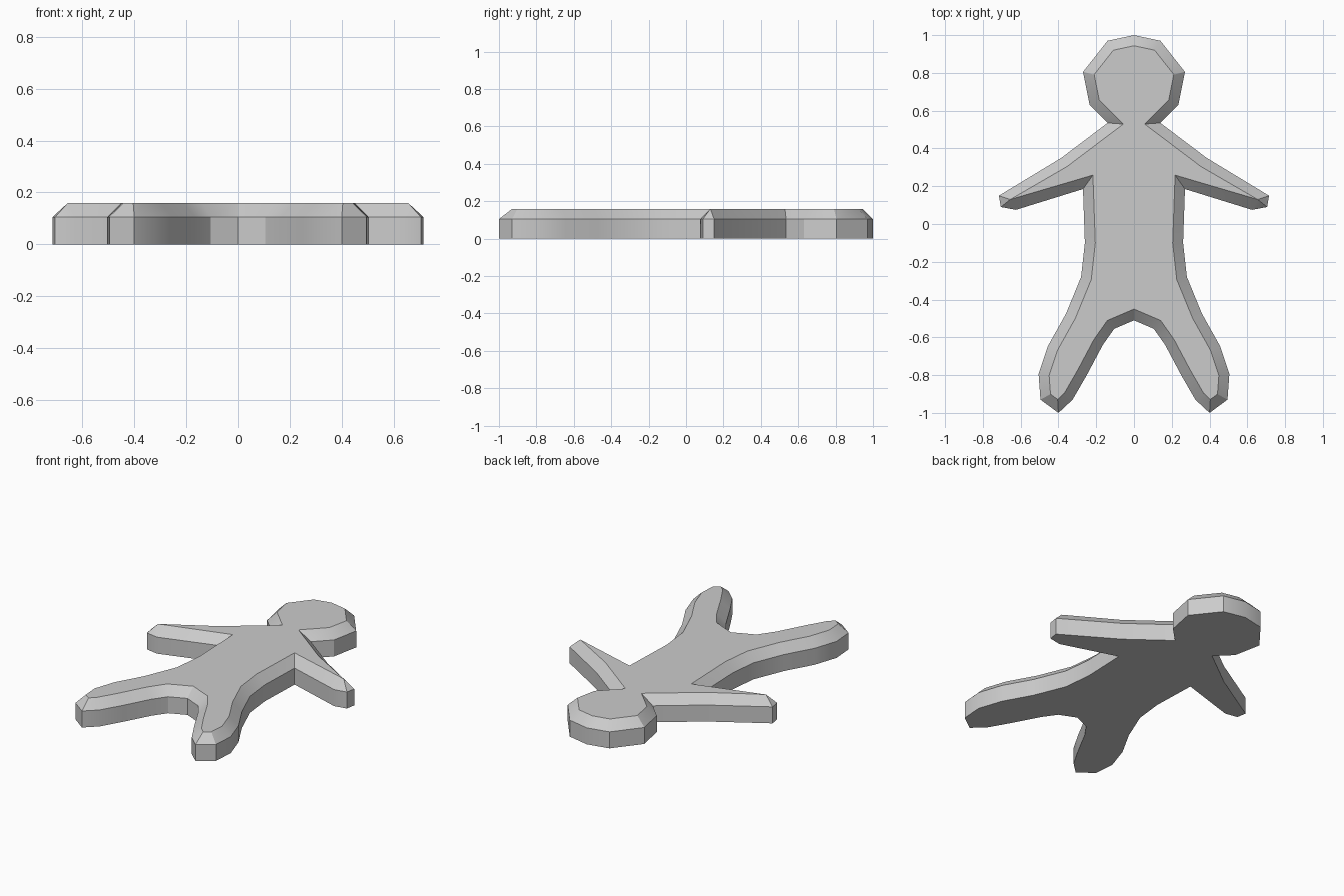
import bpy
import bmesh
import math
from mathutils import Vector

WALL_TOP = 0.105     # height of the straight side wall
CHAMFER = 0.055      # width and height of the sloped rim


def remove_default_cube():
    cube = bpy.data.objects.get("Cube")
    if cube:
        bpy.data.objects.remove(cube, do_unlink=True)


def make_material(name, value):
    material = bpy.data.materials.new(name)
    material.use_nodes = True
    color = (value, value, value, 1)
    material.diffuse_color = color
    shader = material.node_tree.nodes["Principled BSDF"]
    shader.inputs["Base Color"].default_value = color
    return material


# Half outline, from the top of the head down to the crotch
head = [(0, 1), (.14, .97), (.27, .805), (.235, .63), (.14, .535)]
arm = [(.385, .35), (.715, .15), (.705, .09), (.625, .075), (.27, .185)]
waist = [(.26, -.1), (.28, -.28)]
outer_leg = [(.36, -.475), (.455, -.645), (.505, -.795), (.495, -.93)]
foot = [(.4, -1), (.325, -.93)]
inner_leg = [(.25, -.8), (.165, -.64), (.105, -.555), (0, -.51)]


def mirrored_outline(half):
    other_half = [(-x, y) for x, y in reversed(half[1:-1])]
    return half + other_half


def merge_hand_tip(bm, side):
    # The rim around each narrow hand meets in a single point
    top = WALL_TOP + CHAMFER
    tip = [v for v in bm.verts
           if v.co.z > top - .01 and v.co.x * side > .5]
    point = Vector((side * .655, .13, top))
    bmesh.ops.pointmerge(bm, verts=tip, merge_co=point)


def build_figure(name, outline, material):
    bm = bmesh.new()
    base = bm.faces.new([bm.verts.new((x, y, 0)) for x, y in outline])
    base.normal_update()
    if base.normal.z > 0:
        base.normal_flip()

    # Straight side walls, with the base kept as the underside
    result = bmesh.ops.extrude_face_region(
        bm, geom=[base], use_keep_orig=True)
    raised = [g for g in result["geom"] if isinstance(g, bmesh.types.BMVert)]
    bmesh.ops.translate(bm, verts=raised, vec=(0, 0, WALL_TOP))
    bmesh.ops.recalc_face_normals(bm, faces=bm.faces[:])
    bm.normal_update()

    # Sloped rim around the flat top
    top_face = max(bm.faces, key=lambda f: f.calc_center_median().z)
    bmesh.ops.inset_individual(
        bm, faces=[top_face], thickness=CHAMFER, use_even_offset=True)
    for vert in top_face.verts:
        vert.co.z = WALL_TOP + CHAMFER
    for side in (-1, 1):
        merge_hand_tip(bm, side)
    bmesh.ops.recalc_face_normals(bm, faces=bm.faces[:])

    mesh = bpy.data.meshes.new(name)
    bm.to_mesh(mesh)
    bm.free()
    mesh.materials.append(material)
    figure = bpy.data.objects.new(name, mesh)
    bpy.context.collection.objects.link(figure)

    # Soft limbs with crisp rim edges
    bpy.ops.object.select_all(action="DESELECT")
    figure.select_set(True)
    bpy.context.view_layer.objects.active = figure
    bpy.ops.object.shade_smooth_by_angle(angle=math.radians(30))
    return figure


remove_default_cube()
grey = make_material("light grey", .6)
half_outline = head + arm + waist + outer_leg + foot + inner_leg
build_figure("flat_figure", mirrored_outline(half_outline), grey)
